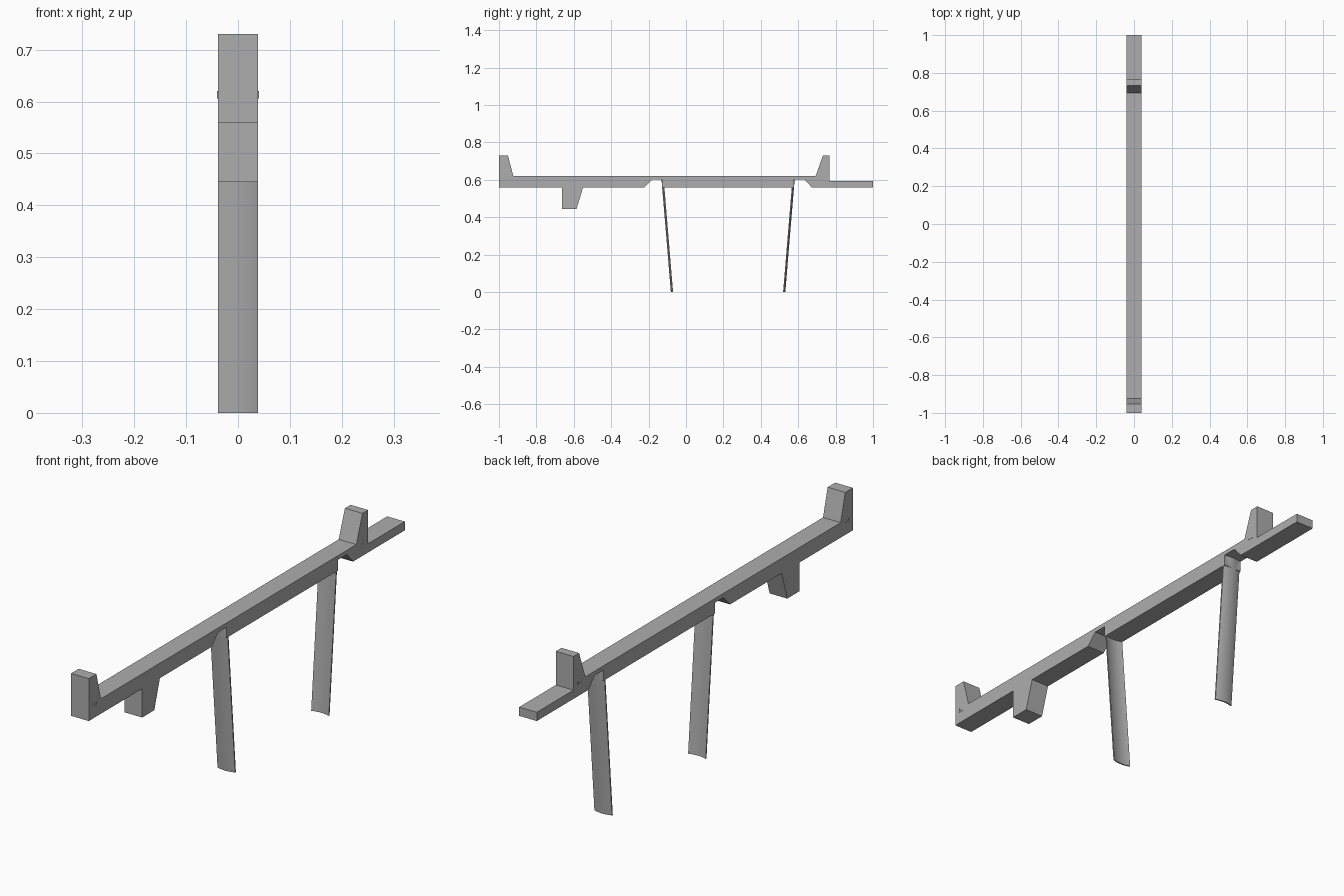
import bpy, bmesh

cube = bpy.data.objects.get("Cube")
if cube:
    bpy.data.objects.remove(cube, do_unlink=True)

HALF = 0.039   # half width of every part
UNDER, DECK, NOTCH = 0.56, 0.62, 0.603

grey = bpy.data.materials.new("plain grey")
grey.use_nodes = True
colour = (0.42, 0.42, 0.42, 1)
grey.diffuse_color = colour
grey.node_tree.nodes["Principled BSDF"].inputs["Base Color"].default_value = colour


def prism(name, bottom, top):
    """Solid between two matching rings of points."""
    bm = bmesh.new()
    rings = [[bm.verts.new(p) for p in ring] for ring in (bottom, top)]
    n = len(bottom)
    for ring in rings:
        bm.faces.new(ring)
    for i in range(n):
        j = (i + 1) % n
        bm.faces.new((rings[0][i], rings[0][j], rings[1][j], rings[1][i]))
    bmesh.ops.recalc_face_normals(bm, faces=bm.faces)
    mesh = bpy.data.meshes.new(name)
    bm.to_mesh(mesh)
    bm.free()
    obj = bpy.data.objects.new(name, mesh)
    bpy.context.collection.objects.link(obj)
    mesh.materials.append(grey)
    return obj


def side_profile(name, points, x0=-HALF, x1=HALF):
    return prism(name, [(x0, y, z) for y, z in points], [(x1, y, z) for y, z in points])


# Beam with two upright jaws, a lower stop, two leg notches and a thin tail
side_profile("beam", [
    (-1, UNDER), (-1, 0.73), (-0.952, 0.73), (-0.923, DECK),
    (0.693, DECK), (0.732, 0.73), (0.768, 0.73), (0.768, 0.595), (1, 0.595), (1, UNDER),
    (0.672, UNDER), (0.633, NOTCH), (0.577, NOTCH), (0.577, UNDER),
    (-0.127, UNDER), (-0.127, NOTCH), (-0.18, NOTCH), (-0.223, UNDER),
    (-0.55, UNDER), (-0.585, 0.445), (-0.662, 0.445), (-0.662, UNDER)])


# Splayed legs, each a thin strip bowed outwards across its width
def leg_ring(y, z, inward, steps=12):
    def arc(offset):
        ts = [2 * i / steps - 1 for i in range(steps + 1)]
        return [(t * HALF, y + inward * (offset + 0.007 * t * t), z) for t in ts]
    return arc(0) + arc(0.005)[::-1]


for name, top_y, foot_y, inward in (("front_leg", -0.131, -0.081, 1),
                                    ("rear_leg", 0.581, 0.531, -1)):
    leg = prism(name, leg_ring(foot_y, 0, inward), leg_ring(top_y, NOTCH, inward))
    bpy.ops.object.select_all(action="DESELECT")
    bpy.context.view_layer.objects.active = leg
    leg.select_set(True)
    bpy.ops.object.shade_smooth_by_angle()

# Small bracket marks on both sides of each jaw
for end, y in (("front", -0.963), ("rear", 0.727)):
    for side, x in (("left", HALF), ("right", -HALF)):
        side_profile(f"{end}_{side}_bracket_mark", [
            (y - 0.014, 0.62), (y - 0.014, 0.606), (y + 0.014, 0.606), (y + 0.014, 0.62),
            (y + 0.010, 0.62), (y + 0.010, 0.61), (y - 0.010, 0.61), (y - 0.010, 0.62)],
            x - 0.001, x + 0.001)
